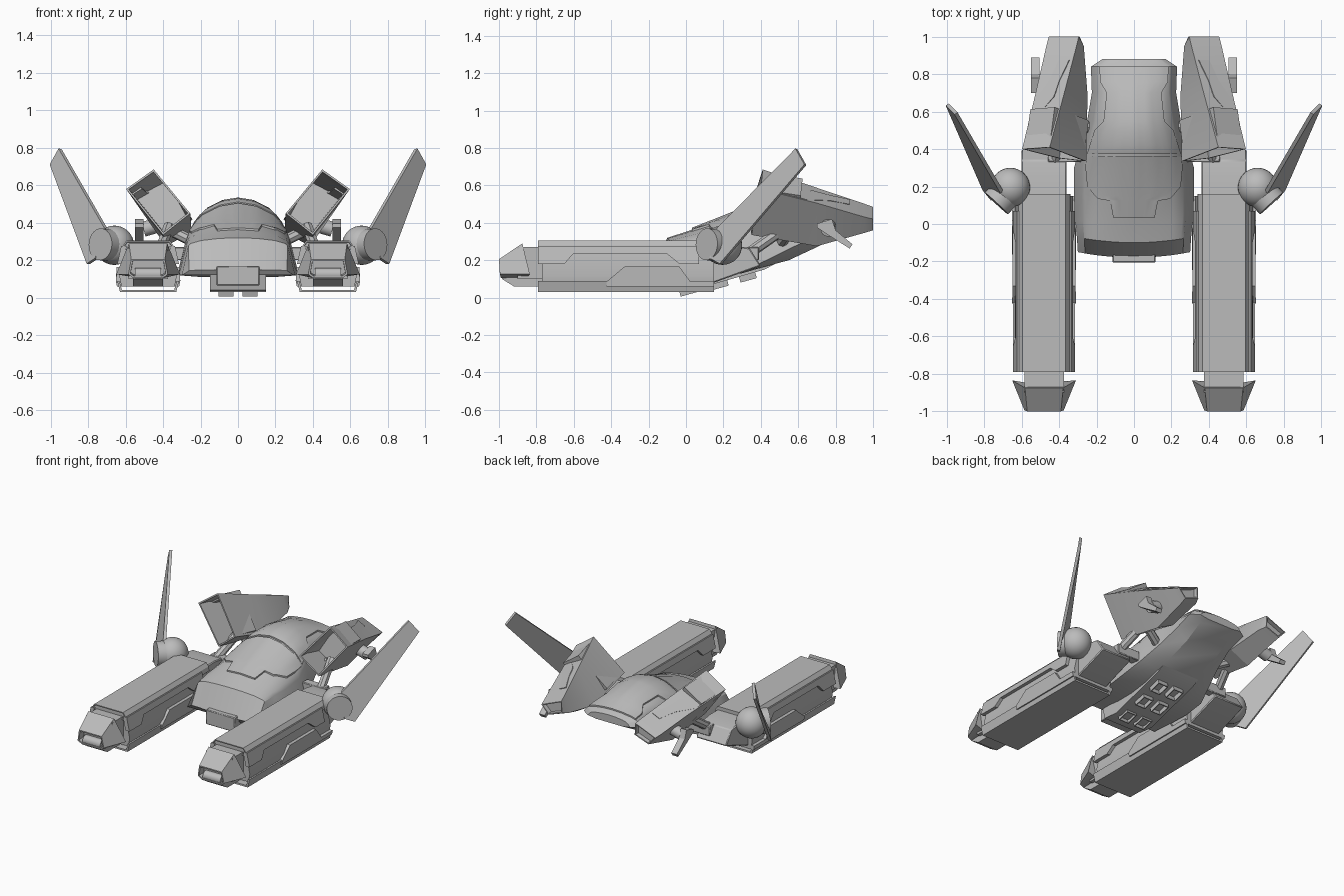
import bpy, bmesh, math
from mathutils import Vector

cube = bpy.data.objects.get("Cube")
if cube:
    bpy.data.objects.remove(cube, do_unlink=True)

grey = bpy.data.materials.new("hull_grey")
grey.use_nodes = True
GREY = (0.5, 0.5, 0.5, 1)
grey.diffuse_color = GREY
grey.node_tree.nodes["Principled BSDF"].inputs["Base Color"].default_value = GREY


def finish(name, bm, mirror=True, bevel=0):
    me = bpy.data.meshes.new(name)
    bm.to_mesh(me)
    bm.free()
    ob = bpy.data.objects.new(name, me)
    bpy.context.collection.objects.link(ob)
    me.materials.append(grey)
    if bevel:
        mod = ob.modifiers.new("Bevel", 'BEVEL')
        mod.width = bevel
        mod.limit_method = 'ANGLE'
    if mirror:
        ob.modifiers.new("Mirror", 'MIRROR').use_mirror_merge = False
    bpy.ops.object.select_all(action='DESELECT')
    ob.select_set(True)
    bpy.context.view_layer.objects.active = ob
    bpy.ops.object.shade_smooth_by_angle(angle=math.radians(25))
    return ob


def loft(name, rings, mirror=True, bevel=0, recess=()):
    """Skin rings of points; recess holds (end, rim, depth) for hollow ends."""
    bm = bmesh.new()
    vs = [[bm.verts.new(p) for p in r] for r in rings]
    n = len(rings[0])
    for a, b in zip(vs, vs[1:]):
        for i in range(n):
            j = (i + 1) % n
            bm.faces.new((a[i], a[j], b[j], b[i]))
    ends = [bm.faces.new(vs[0]), bm.faces.new(vs[-1])]
    bmesh.ops.recalc_face_normals(bm, faces=bm.faces[:])
    for end, rim, depth in recess:
        bmesh.ops.inset_region(bm, faces=[ends[end]], thickness=rim)
        bmesh.ops.inset_region(bm, faces=[ends[end]], thickness=0.002, depth=-depth)
    return finish(name, bm, mirror, bevel)


def prism(name, yz, x0, x1, **kw):
    return loft(name, [[(x, y, z) for y, z in yz] for x in (x0, x1)], **kw)


def box(name, lo, hi, **kw):
    (x0, y0, z0), (x1, y1, z1) = lo, hi
    return prism(name, [(y0, z0), (y1, z0), (y1, z1), (y0, z1)], x0, x1, **kw)


def rod(name, a, b, r, sides=32, **kw):
    a, b = Vector(a), Vector(b)
    q = (b - a).to_track_quat('Z', 'Y')
    ring = [q @ Vector((r * math.cos(t), r * math.sin(t), 0))
            for t in (2 * math.pi * i / sides for i in range(sides))]
    return loft(name, [[a + p for p in ring], [b + p for p in ring]], **kw)


def lerp(a, b, t):
    return a + (b - a) * t


def table(rows, v):
    for a, b in zip(rows, rows[1:]):
        if v <= b[0]:
            t = (v - a[0]) / (b[0] - a[0])
            return [lerp(p, q, t) for p, q in zip(a[1:], b[1:])]
    return list(rows[-1][1:])


# Central hull: y, half width, top z, keel z, bow of the front, roundness, edge lift
STATIONS = [(-.15, .30, .15, .12, .03, .3, 0), (-.07, .305, .32, .12, .03, .35, 0),
            (.02, .315, .355, .11, .01, .5, .01), (.15, .32, .41, .11, 0, .8, .01),
            (.3, .32, .47, .13, 0, 1, .01), (.42, .285, .52, .165, 0, 1, .03),
            (.55, .25, .525, .2, 0, 1, .06), (.7, .225, .49, .27, 0, 1, .06),
            (.84, .23, .44, .345, 0, 1, .03), (.88, .17, .42, .365, 0, 1, .01)]
ARCH = [(0, 1), (.33, .95), (.65, .8), (.82, .63), (.87, .51), (1, 0)]


def hull_point(y, u, lift=0):
    w, top, bot, bow, power, edge = table(STATIONS, y)
    h = table(ARCH, abs(u))[0] ** power
    return (u * w, y - bow * (1 - u * u), lerp(bot + edge, top, h) + lift)


def hull_ring(y):
    us = [-u for u, h in reversed(ARCH)] + [u for u, h in ARCH[1:]]
    w, top, bot = table(STATIONS, y)[:3]
    return [hull_point(y, u) for u in us] + [(.6 * w, y, bot), (-.6 * w, y, bot)]


loft("hull", [hull_ring(s[0]) for s in STATIONS], mirror=False)


def hull_panel(name, spans):
    rings = []
    for y, k in spans:
        row = [lerp(-k, k, i / 16) for i in range(17)]
        rings.append([hull_point(y, u, .01) for u in row] +
                     [hull_point(y, u, -.02) for u in reversed(row)])
    loft(name, rings, mirror=False)


hull_panel("canopy", [(.04, .35), (.125, .4), (.135, .6), (.15, .65), (.2, .78),
                      (.3, .81), (.36, .84)])
hull_panel("rear_deck", [(.375, .84), (.42, .83), (.5, .8), (.55, .65), (.7, .65),
                         (.76, .8), (.84, .8)])

# Chin intake, belly and thruster blocks
box("chin_intake", (-.115, -.205, .065), (.115, .0, .17), mirror=False, bevel=.005)
prism("belly", [(-.14, .13), (-.12, .04), (0, .03), (.42, .15), (.55, .22), (.3, .25)],
      -.15, .15, mirror=False)
for i, (y, z) in enumerate([(.02, .0), (.19, .035), (.34, .075)]):
    c, s = math.cos(.27), math.sin(.27)
    rings = [[(x, y + dy * c - dz * s, z + dy * s + dz * c)
              for x, dy in ((.025, -.045), (.105, -.045), (.105, .045), (.025, .045))]
             for dz in (.018, .09)]
    loft("thruster_%d" % (i + 1), rings, recess=[(0, .008, .035)])

# Pontoons
CX = .48


def half_width(z):
    return .15 + (z - .03) * .2 if z < .12 else .168 - (z - .12) * .22


core = [(-half_width(z) + .014, z) for z in (.06, .12, .28)]
core += [(-x, z) for x, z in reversed(core)]
loft("pontoon_core", [[(CX + x, y, z) for x, z in core] for y in (-.77, .15)])
loft("pontoon_top", [[(CX + x, y, z) for x, z in
                      [(-.14, .25), (-.134, .28), (-.115, .305),
                       (.115, .305), (.134, .28), (.14, .25)]]
                     for y in (-.79, .16)], recess=[(0, .008, .01)])
tray = [(-.165, .09), (-.15, .03), (.15, .03), (.165, .09),
        (.153, .09), (.14, .042), (-.14, .042), (-.153, .09)]
loft("pontoon_tray", [[(CX + x, y, z) for x, z in tray] for y in (-.79, .15)])

COVER = [(-.79, .275), (-.79, .18), (-.65, .18), (-.605, .232), (-.1, .232),
         (-.035, .18), (.07, .18), (.07, .275)]
GUARD = [(-.425, .085), (-.33, .165), (-.035, .165), (.02, .09), (.15, .09),
         (.15, .06), (-.425, .06)]
for side, s in (("outer", 1), ("inner", -1)):
    for part, poly in (("cover", COVER), ("guard", GUARD)):
        loft("pontoon_%s_%s" % (side, part),
             [[(CX + s * (half_width(z) + g), y, z) for y, z in poly] for g in (-.02, .01)])

prism("pontoon_tail", [(.05, .28), (.25, .28), (.34, .265), (.4, .17), (.15, .08), (.05, .07)],
      .36, .6, bevel=.006)
box("nose_neck", (.375, -.9, .1), (.585, -.76, .27))


def both(half):
    return half + [(2 * CX - x, y, z) for x, y, z in reversed(half)]


loft("nose_cap", [both([(.378, -.875, .29), (.31, -.835, .125), (.40, -.85, .11)]),
                  both([(.39, -1, .205), (.375, -.995, .125), (.40, -.99, .105)])],
     recess=[(1, .012, .05)])
rod("nose_roller", (.41, -.955, .125), (.55, -.955, .125), .034)
prism("nose_chin", [(-.95, .12), (-.985, .1), (-.92, .06), (-.76, .06), (-.76, .15)], .40, .56)

# Wing joints and swept blades
bm = bmesh.new()
bmesh.ops.create_uvsphere(bm, u_segments=32, v_segments=16, radius=.105)
bmesh.ops.translate(bm, verts=bm.verts[:], vec=(.66, .195, .28))
finish("wing_ball", bm)
rod("wing_hinge", (.66, .19, .28), (.735, .11, .285), .085)
blade = [Vector(p) for p in ((.95, .59, .795), (.997, .638, .71), (.8, .185, .18),
                             (.755, .13, .21), (.705, .17, .37))]
nrm = (blade[1] - blade[0]).cross(blade[2] - blade[1]).normalized() * .01
loft("wing_blade", [[p - nrm for p in blade], [p + nrm for p in blade]])

# Tilted, toed-in pods with hollow mouths
pod = [[(.45, .41, .685), (.597, .40, .58), (.40, .35, .335), (.255, .335, .45)],
       [(.372, .7, .587), (.525, .7, .505), (.385, .7, .275), (.248, .69, .35)],
       [(.307, .95, .503), (.468, .95, .432), (.395, .95, .345), (.268, .95, .39)],
       [(.295, 1, .485), (.455, 1, .42), (.40, 1, .36), (.29, 1, .40)]]
loft("pod", pod, recess=[(0, .014, .22), (1, .01, .03)])
a, b, c, d = [Vector(p) for p in (pod[0][0], pod[0][1], pod[2][1], pod[2][0])]
n = (b - a).cross(d - a).normalized() * .006
marks = [(.95, .2), (.63, .2), (.6, .36), (.3, .5), (.25, .66), (.1, .86),
         (.45, .86), (.6, .66), (.95, .45)]
panel = [lerp(lerp(a, b, u), lerp(d, c, u), v) for u, v in marks]
loft("pod_panel", [[p - n for p in panel], [p + n for p in panel]])

# Pod pivots, fins and mounts
rod("pod_pivot", (.42, .76, .39), (.505, .76, .365), .04)
prism("pod_fin", [(.70, .395), (.78, .42), (.80, .36), (.89, .285),
                  (.875, .262), (.76, .335), (.70, .375)], .505, .55)
rod("pod_mount", (.42, .34, .24), (.37, .54, .38), .03, sides=8)
rod("pod_arm", (.2, .5, .28), (.34, .55, .35), .03, sides=8)
box("mount_bracket", (.28, .33, .2), (.46, .39, .27), bevel=.005)
